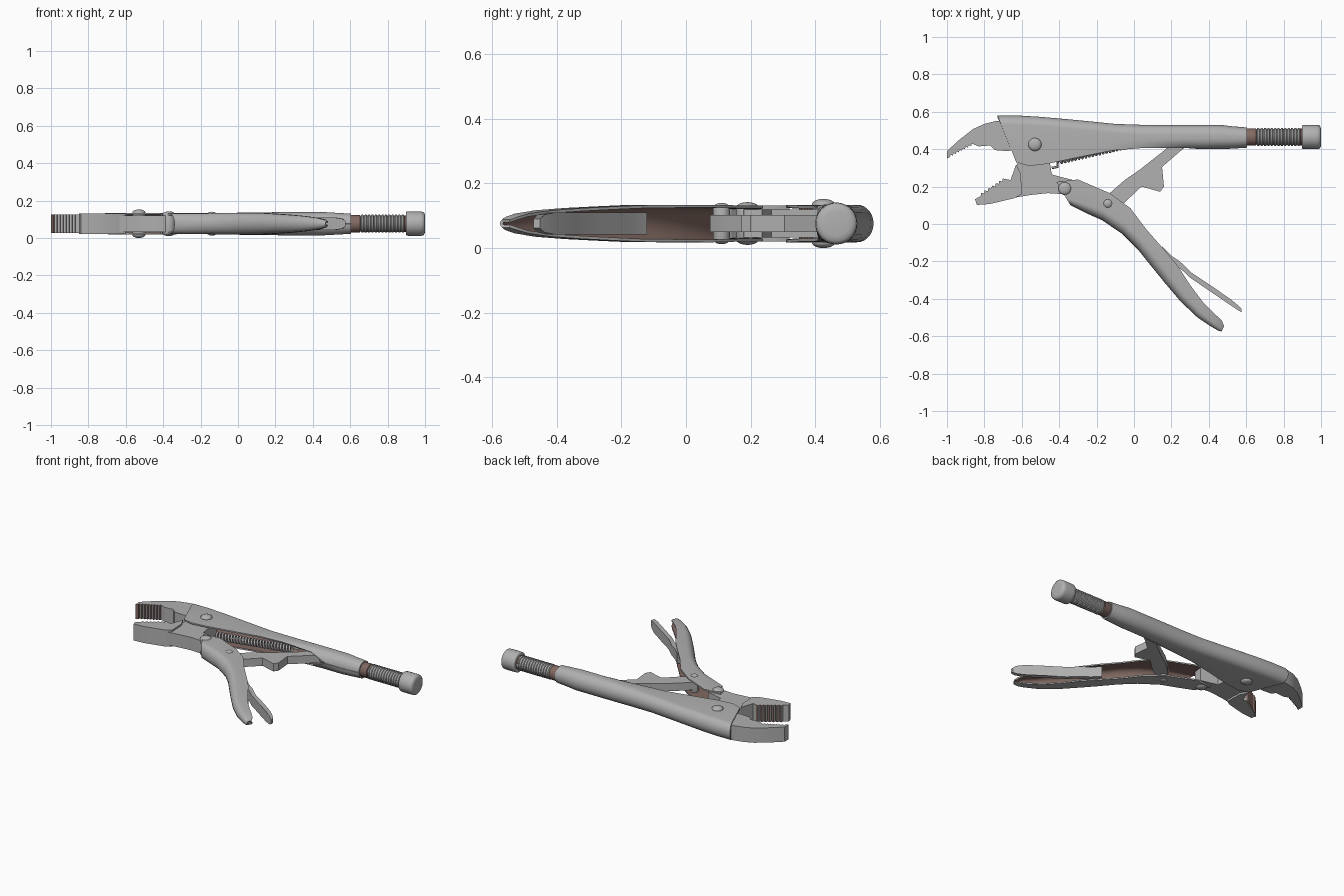
import bpy, bmesh, math
from mathutils import Vector

if "Cube" in bpy.data.objects:
    bpy.data.objects.remove(bpy.data.objects["Cube"])

CZ = 0.076          # mid plane of the tool
AXIS_Y = 0.465      # adjusting screw axis


def material(name, col):
    m = bpy.data.materials.new(name)
    m.diffuse_color = (*col, 1)
    m.use_nodes = True
    m.node_tree.nodes["Principled BSDF"].inputs["Base Color"].default_value = m.diffuse_color
    return m


STEEL = material("grey steel", (0.44, 0.44, 0.44))
BROWN = material("brown inner steel", (0.22, 0.14, 0.12))


def finish(name, bm, mats=(STEEL,), thickness=0, angle=35):
    me = bpy.data.meshes.new(name)
    bm.to_mesh(me)
    bm.free()
    ob = bpy.data.objects.new(name, me)
    bpy.context.collection.objects.link(ob)
    for m in mats:
        me.materials.append(m)
    bpy.ops.object.select_all(action='DESELECT')
    ob.select_set(True)
    bpy.context.view_layer.objects.active = ob
    if thickness:
        mod = ob.modifiers.new("sheet", 'SOLIDIFY')
        mod.thickness = thickness
        mod.offset = -1
        mod.material_offset = 1
        bpy.ops.object.modifier_apply(modifier=mod.name)
    bpy.ops.object.shade_smooth_by_angle(angle=math.radians(angle))
    return ob


def prism(name, pts, half, tooth_size=0):
    """Flat plate: outline in xy, thickness about the mid plane.
    Short edge faces that look forward (the teeth) get the brown colour."""
    bm = bmesh.new()
    f = bm.faces.new([bm.verts.new((x, y, CZ - half)) for x, y in pts])
    r = bmesh.ops.extrude_face_region(bm, geom=[f])
    vs = [v for v in r["geom"] if isinstance(v, bmesh.types.BMVert)]
    bmesh.ops.translate(bm, verts=vs, vec=(0, 0, 2 * half))
    bmesh.ops.recalc_face_normals(bm, faces=bm.faces)
    for f in bm.faces:
        if len(f.verts) == 4 and f.calc_area() < 2 * half * tooth_size and f.normal.x > -0.2:
            f.material_index = 1
    return finish(name, bm, (STEEL, BROWN) if tooth_size else (STEEL,), angle=25)


def teeth(p, q, n, depth):
    """Zigzag points from p to q, with the peaks to one side of travel."""
    p, q = Vector(p), Vector(q)
    d = q - p
    nrm = Vector((-d.y, d.x)).normalized() * depth
    return [tuple(p + d * (i / (2 * n)) + nrm * (i % 2)) for i in range(2 * n + 1)]


def channel(name, stations, thickness):
    """Folded sheet with a U section. Station: outer point, open point,
    half width, and angle by which the open lips curl inwards."""
    bm = bmesh.new()
    rows = []
    n = 7
    for ox, oy, px, py, w, curl in stations:
        o, p = Vector((ox, oy)), Vector((px, py))
        h = (p - o).length
        r = min(w * 0.9, h * 0.47)
        a = math.radians(curl)
        side = []
        for k in range(n + 1):
            t = math.pi / 2 * k / n
            side.append((r * (1 - math.cos(t)), w * math.sin(t)))
        for k in range(n + 1):
            u = k / n
            mix = curl / 90
            side.append((h - r + r * (u * (1 - mix) + math.sin(a * u) * mix),
                         w * math.cos(a * u)))
        sec = [(d, -z) for d, z in reversed(side[1:])] + side
        rows.append([bm.verts.new((*(o + (p - o) * (d / h)), CZ + z)) for d, z in sec])
    for r0, r1 in zip(rows, rows[1:]):
        for i in range(len(r0) - 1):
            bm.faces.new((r0[i], r0[i + 1], r1[i + 1], r1[i]))
    bm.normal_update()
    low = min(bm.faces, key=lambda f: f.calc_center_median().z)
    if low.normal.z > 0:
        bmesh.ops.reverse_faces(bm, faces=bm.faces)
    return finish(name, bm, (STEEL, BROWN), thickness, 40)


def lathe(name, profile, origin, axis, mat=STEEL, seg=32, angle=35):
    """Turned part: profile of (distance along axis, radius)."""
    bm = bmesh.new()
    rings = []
    for d, r in profile:
        ring = []
        for i in range(seg):
            t = 2 * math.pi * i / seg
            c, s = r * math.cos(t), r * math.sin(t)
            off = Vector((d, c, s)) if axis == 'X' else Vector((c, s, d))
            ring.append(bm.verts.new(Vector(origin) + off))
        rings.append(ring)
    for a, b in zip(rings, rings[1:]):
        for i in range(seg):
            j = (i + 1) % seg
            bm.faces.new((a[i], a[j], b[j], b[i]))
    bm.faces.new(rings[0])
    bm.faces.new(rings[-1])
    bmesh.ops.recalc_face_normals(bm, faces=bm.faces)
    return finish(name, bm, (mat,), angle=angle)


# upper handle: wide cheeks at the front, closing into a tube at the back
channel("upper_handle", [
    (-0.73, 0.58, -0.63, 0.33, 0.056, 0), (-0.62, 0.58, -0.56, 0.31, 0.058, 0),
    (-0.50, 0.573, -0.46, 0.322, 0.058, 0), (-0.30, 0.555, -0.32, 0.352, 0.056, 0),
    (-0.10, 0.535, -0.12, 0.388, 0.056, 10), (0.05, 0.53, 0.05, 0.398, 0.060, 25),
    (0.25, 0.53, 0.25, 0.40, 0.062, 45), (0.36, 0.53, 0.36, 0.40, 0.062, 88),
    (0.46, 0.53, 0.46, 0.40, 0.062, 89), (0.53, 0.522, 0.53, 0.403, 0.058, 89),
    (0.605, 0.516, 0.605, 0.408, 0.054, 89)], 0.009)

# lower handle: tapering channel, open towards the upper handle
channel("lower_handle", [
    (-0.34, 0.10, -0.415, 0.225, 0.054, 0), (-0.26, 0.06, -0.30, 0.238, 0.055, 0),
    (-0.17, 0.02, -0.13, 0.165, 0.056, 0), (-0.06, -0.055, -0.02, 0.085, 0.058, 0),
    (0.02, -0.135, 0.07, -0.03, 0.058, 5), (0.10, -0.235, 0.17, -0.14, 0.057, 10),
    (0.165, -0.315, 0.24, -0.225, 0.053, 10), (0.25, -0.415, 0.30, -0.32, 0.048, 10),
    (0.34, -0.50, 0.37, -0.415, 0.041, 10), (0.415, -0.55, 0.44, -0.485, 0.031, 10),
    (0.45, -0.570, 0.470, -0.515, 0.022, 10), (0.468, -0.575, 0.482, -0.545, 0.012, 10)], 0.009)

# fixed upper jaw
prism("upper_jaw",
      [(-0.60, 0.55), (-0.74, 0.55), (-0.80, 0.535), (-0.86, 0.508), (-0.94, 0.445),
       (-1.0, 0.39), (-1.0, 0.35)]
      + teeth((-0.855, 0.425), (-0.985, 0.358), 8, -0.010)[::-1]
      + [(-0.83, 0.415), (-0.77, 0.42), (-0.745, 0.395), (-0.68, 0.39), (-0.60, 0.40)],
      0.049, 0.018)

# moving lower jaw: thin arm plus thick toothed pad
prism("lower_jaw_arm",
      [(-0.70, 0.13), (-0.555, 0.155), (-0.46, 0.165), (-0.385, 0.16), (-0.33, 0.18),
       (-0.325, 0.235), (-0.385, 0.25), (-0.44, 0.265), (-0.45, 0.33), (-0.46, 0.43),
       (-0.53, 0.46), (-0.59, 0.42), (-0.62, 0.33), (-0.66, 0.235), (-0.70, 0.20)], 0.043)
prism("lower_jaw_pad",
      teeth((-0.685, 0.24), (-0.82, 0.15), 7, -0.012)
      + [(-0.85, 0.132), (-0.84, 0.102), (-0.77, 0.107), (-0.64, 0.138), (-0.60, 0.16),
         (-0.605, 0.27), (-0.63, 0.32), (-0.66, 0.235)], 0.055, 0.018)

# toggle link between the lower handle and the screw tip
prism("toggle_link",
      [(-0.17, 0.12), (-0.13, 0.165), (-0.05, 0.235), (0.03, 0.29), (0.17, 0.40), (0.22, 0.46),
       (0.29, 0.48), (0.32, 0.45), (0.26, 0.40), (0.15, 0.305), (0.16, 0.20),
       (0.14, 0.172), (0.095, 0.185), (0.04, 0.20), (-0.05, 0.115), (-0.12, 0.075)], 0.026)

# bent release lever inside the lower handle, narrowing to a round tip
lever = prism("release_lever",
              [(0.15, -0.12), (0.20, -0.17), (0.245, -0.20), (0.31, -0.262), (0.42, -0.335),
               (0.52, -0.405), (0.56, -0.438), (0.575, -0.452), (0.575, -0.472), (0.555, -0.460),
               (0.51, -0.43), (0.41, -0.362), (0.30, -0.287), (0.25, -0.24), (0.20, -0.21),
               (0.14, -0.14)], 0.036)
for v in lever.data.vertices:
    s = 0.4 if v.co.x > 0.57 else 0.75 if v.co.x > 0.54 else 0.95
    v.co.z = CZ + (v.co.z - CZ) * s

# rivets with domed heads on both sides
for name, x, y, r, half in (("jaw_rivet", -0.53, 0.425, 0.035, 0.076),
                            ("handle_rivet", -0.37, 0.19, 0.035, 0.066),
                            ("link_rivet", -0.14, 0.11, 0.026, 0.064)):
    dome = [(half - 0.016 * (1 - math.cos(t)), max(0.002, r * math.sin(t)))
            for t in (0, 0.3, 0.6, 0.9, 1.2, 1.57)]
    lathe(name, dome + [(-d, rr) for d, rr in reversed(dome)], (x, y, CZ), 'Z')

# threaded adjusting screw
thread = [(0.30, 0.036), (0.655, 0.036)]
pitch = 0.018
for i in range(13):
    d = 0.655 + i * pitch
    thread += [(d + 0.003, 0.043), (d + 0.006, 0.048), (d + 0.014, 0.048), (d + 0.017, 0.043)]
thread += [(0.893, 0.038), (0.91, 0.038)]
screw_at = (0, AXIS_Y, CZ)
lathe("adjusting_screw", thread, screw_at, 'X', angle=25)
lathe("screw_collar", [(0.59, 0.042), (0.60, 0.046), (0.652, 0.046), (0.656, 0.04)],
      screw_at, 'X', BROWN)
lathe("screw_neck", [(0.888, 0.04), (0.889, 0.045), (0.90, 0.045)], screw_at, 'X', BROWN)

# screw knob
lathe("screw_knob", [(0.898, 0.040), (0.898, 0.060), (0.902, 0.064), (0.92, 0.065), (0.975, 0.065),
                     (0.991, 0.063), (0.998, 0.053), (1.0, 0.038)], screw_at, 'X', angle=50)

# coil spring between jaw arm and upper handle
start, end = Vector((-0.40, 0.345, CZ)), Vector((0.08, 0.455, CZ))
axis = (end - start).normalized()
side = Vector((-axis.y, axis.x, 0))
turns, per = 26, 10
path = [Vector((-0.44, 0.30, CZ)), Vector((-0.41, 0.305, CZ))]
for i in range(turns * per + 1):
    t = 2 * math.pi * i / per
    path.append(start.lerp(end, i / (turns * per))
                + side * 0.021 * math.cos(t) + Vector((0, 0, 0.021 * math.sin(t))))
path.append(Vector((0.12, 0.47, CZ)))
cu = bpy.data.curves.new("coil_spring", 'CURVE')
cu.dimensions = '3D'
cu.bevel_depth = 0.007
cu.bevel_resolution = 1
sp = cu.splines.new('POLY')
sp.points.add(len(path) - 1)
for pt, v in zip(sp.points, path):
    pt.co = (*v, 1)
cu.materials.append(STEEL)
bpy.context.collection.objects.link(bpy.data.objects.new("coil_spring", cu))
